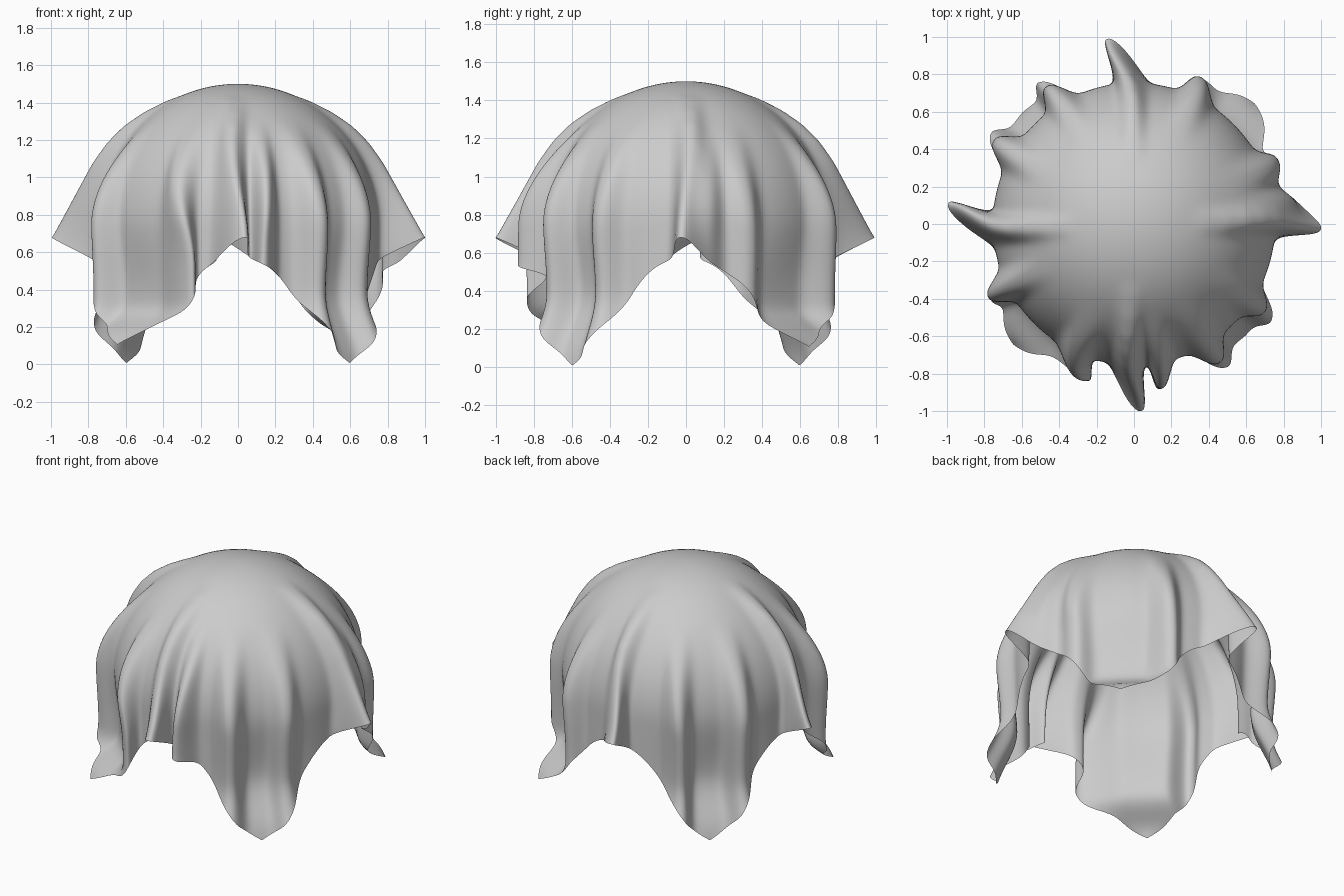
import bpy, bmesh
from math import sin, cos, pi, radians, exp

if "Cube" in bpy.data.objects:
    bpy.data.objects.remove(bpy.data.objects["Cube"])

R = 0.755           # radius of the ball the cloth hangs over
TOP = 1.5
HALF = 1.36         # half side of the square cloth
SEGMENTS, RINGS = 560, 60

# Crest of a large fold: distance along cloth, radius, height
CREST = [(0.3, 0.292, 1.441), (0.4, 0.386, 1.407), (0.52, 0.503, 1.348),
         (0.64, 0.61, 1.275), (0.77, 0.7, 1.185), (0.89, 0.775, 1.08),
         (1.1, 0.875, 0.9), (1.36, 1.0, 0.68), (1.6, 1.1, 0.46)]

# Large folds at the middle of each side: root angle, half width, sideways lean
LARGE_FOLDS = [(2, 0.055, -3), (91, 0.05, 7), (182, 0.05, -8), (267, 0.05, 5)]

# Small folds: angle, outward bulge, half width, sideways lean
SMALL_FOLDS = [
    (8, 0.11, 0.06, -1), (22, 0.09, 0.07, 2), (64, 0.11, 0.06, 2),
    (121, 0.12, 0.055, 2), (150, 0.12, 0.06, -1), (206, 0.12, 0.055, 1),
    (245, 0.13, 0.06, 8), (281, 0.14, 0.04, -2), (301, 0.12, 0.06, 1),
    (327, 0.09, 0.06, -1),
]


def smooth(a, b, x):
    t = min(1, max(0, (x - a) / (b - a)))
    return t * t * (3 - 2 * t)


def ball_profile(s):
    """Radius and height of cloth lying on the ball, then hanging."""
    quarter = R * pi / 2
    if s < quarter:
        return R * sin(s / R), TOP - R + R * cos(s / R)
    return R, TOP - R - (s - quarter)


def crest_profile(s):
    """Radius and height along the crest of a large fold."""
    if s < CREST[0][0]:
        return ball_profile(s)
    for (s0, r0, z0), (s1, r1, z1) in zip(CREST, CREST[1:]):
        if s <= s1:
            break
    t = min(1, (s - s0) / (s1 - s0))
    return r0 + (r1 - r0) * t, z0 + (z1 - z0) * t


def hem_distance(angle):
    """Distance from centre to hem; cloth gathers toward the side folds."""
    a = angle + radians(6.5) * sin(4 * angle) - radians(2) * sin(8 * angle)
    return HALF / max(abs(cos(a)), abs(sin(a)))


def ridge(angle, centre, width, radius):
    """Rounded ridge of even width running down the cloth."""
    delta = (angle - radians(centre) + pi) % (2 * pi) - pi
    return exp(-0.6 * abs(delta * max(radius, 0.2) / width) ** 2.4)


def cloth_point(angle, t):
    s = hem_distance(angle) * t
    ball_r, z = ball_profile(s)
    r, turn = ball_r, angle
    for centre, bulge, width, lean in SMALL_FOLDS:
        wave = ridge(angle, centre, width, ball_r)
        r += bulge * wave * smooth(0.5, 1.2, s)
        turn += radians(lean) * wave * smooth(0.8, 1.4, s)

    # Corners tuck in under the ball; two flick slightly, the opposite two curl up
    corner = sin(2 * angle) ** 4
    r -= 0.04 * corner * smooth(1.15, 1.55, s)
    if sin(2 * angle) > 0:
        curl = smooth(1.6, 1.95, s)
        r += 0.2 * curl
        z += 0.1 * curl
    else:
        r += 0.13 * smooth(1.55, 1.95, s)

    cr, cz = crest_profile(s)
    for centre, width, lean in LARGE_FOLDS:
        wave = ridge(angle, centre, width, ball_r)
        r += (max(cr, r) - r) * wave
        z += (cz - z) * wave
        turn += radians(lean) * wave * smooth(0.7, 1.36, s)
    return r * cos(turn), r * sin(turn), z


# Draped cloth: rings running from the crown to the square hem
bm = bmesh.new()
crown = bm.verts.new((0, 0, TOP))
rings = [[bm.verts.new(cloth_point(2 * pi * i / SEGMENTS, (j + 1) / RINGS))
          for i in range(SEGMENTS)] for j in range(RINGS)]
for i in range(SEGMENTS):
    k = (i + 1) % SEGMENTS
    bm.faces.new((crown, rings[0][i], rings[0][k]))
    for inner, outer in zip(rings, rings[1:]):
        bm.faces.new((inner[i], outer[i], outer[k], inner[k]))
# Soften the creases, leaving the hem and crown in place
soft = [v for ring in rings[2:-1] for v in ring]
for step in range(3):
    bmesh.ops.smooth_vert(bm, verts=soft, factor=0.5,
                          use_axis_x=True, use_axis_y=True, use_axis_z=True)

mesh = bpy.data.meshes.new("draped_cloth")
bm.to_mesh(mesh)
bm.free()
cloth = bpy.data.objects.new("draped_cloth", mesh)
bpy.context.collection.objects.link(cloth)

# Plain grey fabric
grey = bpy.data.materials.new("grey_fabric")
grey.use_nodes = True
colour = (0.6, 0.6, 0.6, 1)
grey.diffuse_color = colour
grey.node_tree.nodes["Principled BSDF"].inputs["Base Color"].default_value = colour
mesh.materials.append(grey)
for face in mesh.polygons:
    face.use_smooth = True
